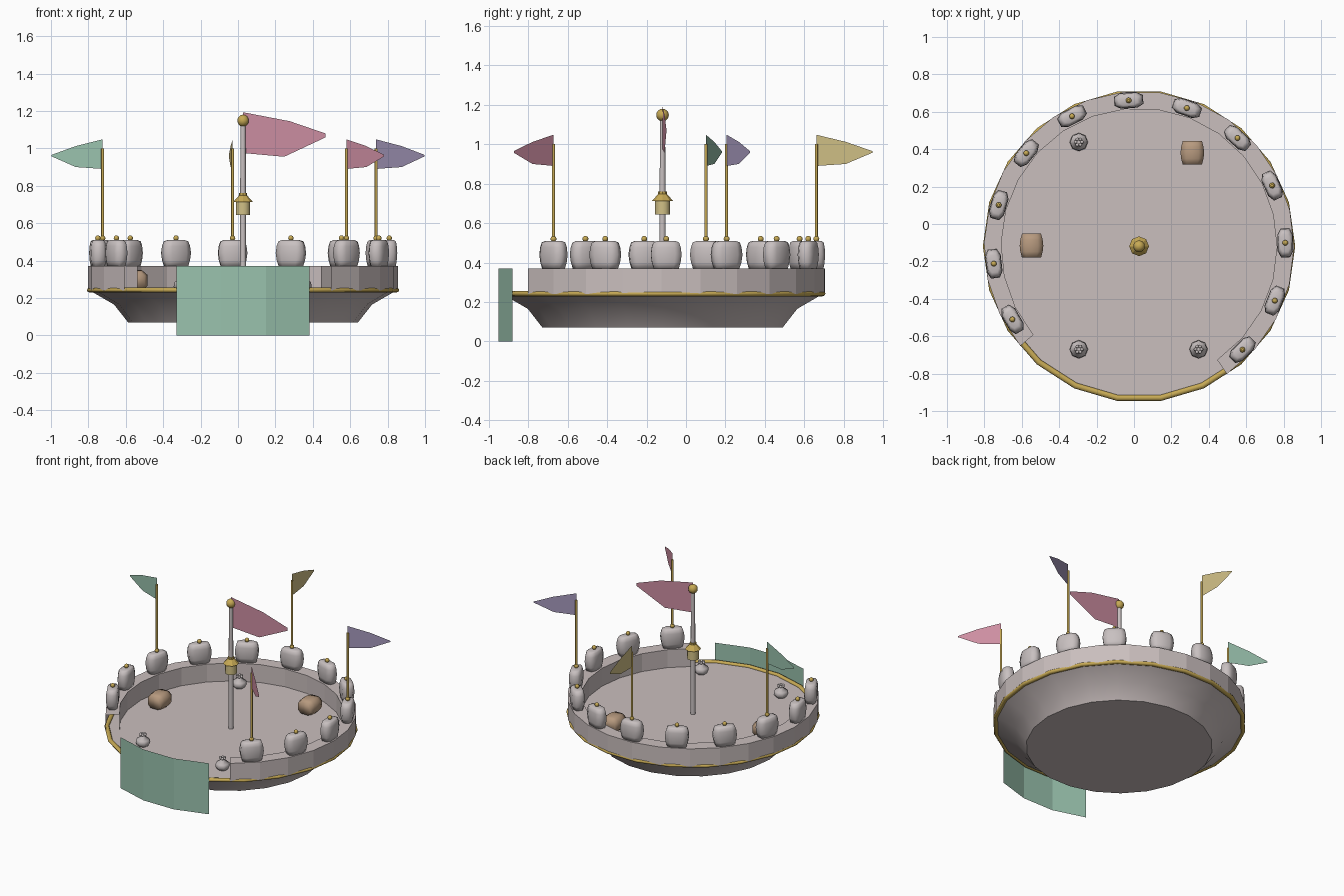
import bpy, bmesh
from math import sin, cos, pi, radians, copysign
from mathutils import Matrix, Vector

cube = bpy.data.objects.get("Cube")
if cube:
    bpy.data.objects.remove(cube)

CENTRE = Vector((0.027, -0.119, 0))
DECK, WALL_TOP = 0.24, 0.37


def material(name, rgb):
    m = bpy.data.materials.new(name)
    m.use_nodes = True
    m.diffuse_color = (*rgb, 1)
    m.node_tree.nodes["Principled BSDF"].inputs["Base Color"].default_value = (*rgb, 1)
    return m


stone = material("warm stone", (0.59, 0.52, 0.515))
pale = material("pale stone", (0.58, 0.53, 0.53))
gold = material("gold", (0.57, 0.40, 0.09))
straw = material("straw yellow", (0.64, 0.53, 0.24))
green = material("sea green", (0.32, 0.54, 0.42))
pink = material("dusty pink", (0.61, 0.27, 0.36))
purple = material("muted purple", (0.37, 0.31, 0.49))
wood = material("brown wood", (0.47, 0.32, 0.21))


def finish(name, bm, mat, matrix=Matrix(), smooth=None):
    bmesh.ops.recalc_face_normals(bm, faces=bm.faces)
    mesh = bpy.data.meshes.new(name)
    bm.to_mesh(mesh)
    bm.free()
    mesh.transform(matrix)
    mesh.materials.append(mat)
    if smooth is not None:
        for p in mesh.polygons:
            p.use_smooth = True
        mesh.set_sharp_from_angle(angle=radians(smooth))
    ob = bpy.data.objects.new(name, mesh)
    bpy.context.collection.objects.link(ob)
    return ob


def lathe(name, profile, sides, mat, matrix=Matrix(), smooth=None, phase=0.0,
          closed=False, power=1.0):
    """Turn (radius, height) points about z; a power below 1 squares the section."""
    def squared(v):
        return copysign(abs(v) ** power, v)

    bm = bmesh.new()
    angles = [2 * pi * i / sides + phase for i in range(sides)]
    rings = [[bm.verts.new((r * squared(cos(a)), r * squared(sin(a)), z)) for a in angles]
             for r, z in profile]
    pairs = list(zip(rings, rings[1:] + rings[:1])) if closed else list(zip(rings, rings[1:]))
    for lo, hi in pairs:
        for i in range(sides):
            j = (i + 1) % sides
            bm.faces.new((lo[i], lo[j], hi[j], hi[i]))
    if not closed:
        bm.faces.new(rings[0])
        bm.faces.new(rings[-1])
    return finish(name, bm, mat, matrix, smooth)


def arc_sheet(name, section, start, end, steps, mat):
    """Sweep an open (radius, height) section round part of the ring."""
    bm = bmesh.new()
    rings = []
    for i in range(steps + 1):
        a = radians(start + (end - start) * i / steps)
        rings.append([bm.verts.new((r * cos(a), r * sin(a), z)) for r, z in section])
    for one, two in zip(rings, rings[1:]):
        for k in range(len(section) - 1):
            bm.faces.new((one[k], two[k], two[k + 1], one[k + 1]))
    return finish(name, bm, mat, Matrix.Translation(CENTRE))


def ball(name, radius, place, mat):
    bm = bmesh.new()
    bmesh.ops.create_uvsphere(bm, u_segments=10, v_segments=8, radius=radius)
    return finish(name, bm, mat, Matrix.Translation(place), 60)


def flag(name, outline, mat, place, angle):
    """Flat cloth standing upright and flying towards the given angle."""
    bm = bmesh.new()
    bm.faces.new([bm.verts.new((x, 0, z)) for x, z in outline])
    return finish(name, bm, mat, Matrix.Translation(place) @ Matrix.Rotation(angle, 4, 'Z'))


def on_ring(radius, angle, z):
    return CENTRE + Vector((radius * cos(angle), radius * sin(angle), z))


at_centre = Matrix.Translation(CENTRE)

# Hull with its deck as the top cap
lathe("hull", [(0.615, 0.07), (0.69, 0.165), (0.82, DECK)], 22, stone, at_centre, 40)

# Gold rim tube
tube = [(0.819 + 0.016 * cos(k * pi / 4), DECK + 0.002 + 0.013 * sin(k * pi / 4)) for k in range(8)]
lathe("gold_rim", tube, 22, gold, at_centre, 60, closed=True)

# Hollow parapet wall, open at the front
arc_sheet("parapet_wall", [(0.829, DECK), (0.829, WALL_TOP), (0.737, WALL_TOP), (0.737, DECK)],
          -55.5, 220, 20, stone)

# Curved cloth hanging across the front opening
arc_sheet("front_banner", [(0.84, 0), (0.84, 0.37)], -115, -65, 3, green)

# Rounded merlons with gold knobs; some carry a pole and pennant
pennant = [(0, 0.89), (0.15, 0.90), (0.285, 0.957), (0.285, 0.965), (0.15, 1.012), (0, 1.048)]
pennants = {0: ("pink", pink), 3: ("purple", purple), 6: ("yellow", straw), 9: ("green", green)}
bulge = [(0.81, 0), (0.93, 0.03), (1, 0.07), (0.94, 0.107), (0.83, 0.132), (0.6, 0.139)]
for i in range(12):
    a = radians(-45 + 255 * i / 11)
    spot = on_ring(0.782, a, WALL_TOP)
    shape = (Matrix.Translation(spot) @ Matrix.Rotation(a + pi / 2, 4, 'Z')
             @ Matrix.Diagonal((0.082, 0.044, 1, 1)))
    lathe(f"merlon_{i + 1}", bulge, 8, pale, shape, 85, pi / 8, power=0.65)
    ball(f"merlon_knob_{i + 1}", 0.015, spot + Vector((0, 0, 0.15)), gold)
    if i in pennants:
        label, cloth = pennants[i]
        foot = on_ring(0.782, a, 0)
        lathe(f"{label}_flag_pole", [(0.008, 0.5), (0.008, 1.0)], 8, gold,
              Matrix.Translation(foot), 60)
        flag(f"{label}_pennant", pennant, cloth, foot, a)

# Mast with ball finial, lantern and long flag
lathe("mast", [(0.017, DECK), (0.014, 1.13)], 10, pale, at_centre, 40)
ball("mast_finial", 0.032, CENTRE + Vector((0, 0, 1.148)), gold)
lathe("lantern", [(0.04, 0.643), (0.04, 0.716)], 8, straw, at_centre, 50, pi / 8)
lathe("lantern_roof", [(0.053, 0.713), (0.022, 0.748), (0.022, 0.76)], 8, gold, at_centre)
flag("mast_flag", [(0, 0.975), (0.22, 0.955), (0.44, 1.058), (0.44, 1.08),
                   (0.25, 1.145), (0, 1.193)], pink, CENTRE, radians(2.5))

# Chunky barrels lying on the deck
staves = [(0.054, -0.064), (0.063, -0.032), (0.067, 0), (0.063, 0.032), (0.054, 0.064)]
for i, (x, y) in enumerate([(-0.548, -0.116), (0.312, 0.381)]):
    lying = (Matrix.Translation((x, y, DECK + 0.054)) @ Matrix.Rotation(pi / 2, 4, 'X')
             @ Matrix.Diagonal((1, 0.87, 1, 1)))
    lathe(f"barrel_{i + 1}", staves, 8, wood, lying, 85, pi / 8, power=0.7)

# Sacks tied at the neck, with a ring of folds above
sack = [(0.034, 0), (0.049, 0.02), (0.045, 0.045), (0.016, 0.064), (0.018, 0.08)]
for i, (x, y) in enumerate([(-0.295, 0.438), (-0.295, -0.67), (0.345, -0.67)]):
    lathe(f"sack_{i + 1}", sack, 8, pale, Matrix.Translation((x, y, DECK)), 80)
    for k in range(6):
        fold = Vector((x + 0.017 * cos(k * pi / 3), y + 0.017 * sin(k * pi / 3), DECK + 0.08))
        ball(f"sack_{i + 1}_fold_{k + 1}", 0.009, fold, pale)
